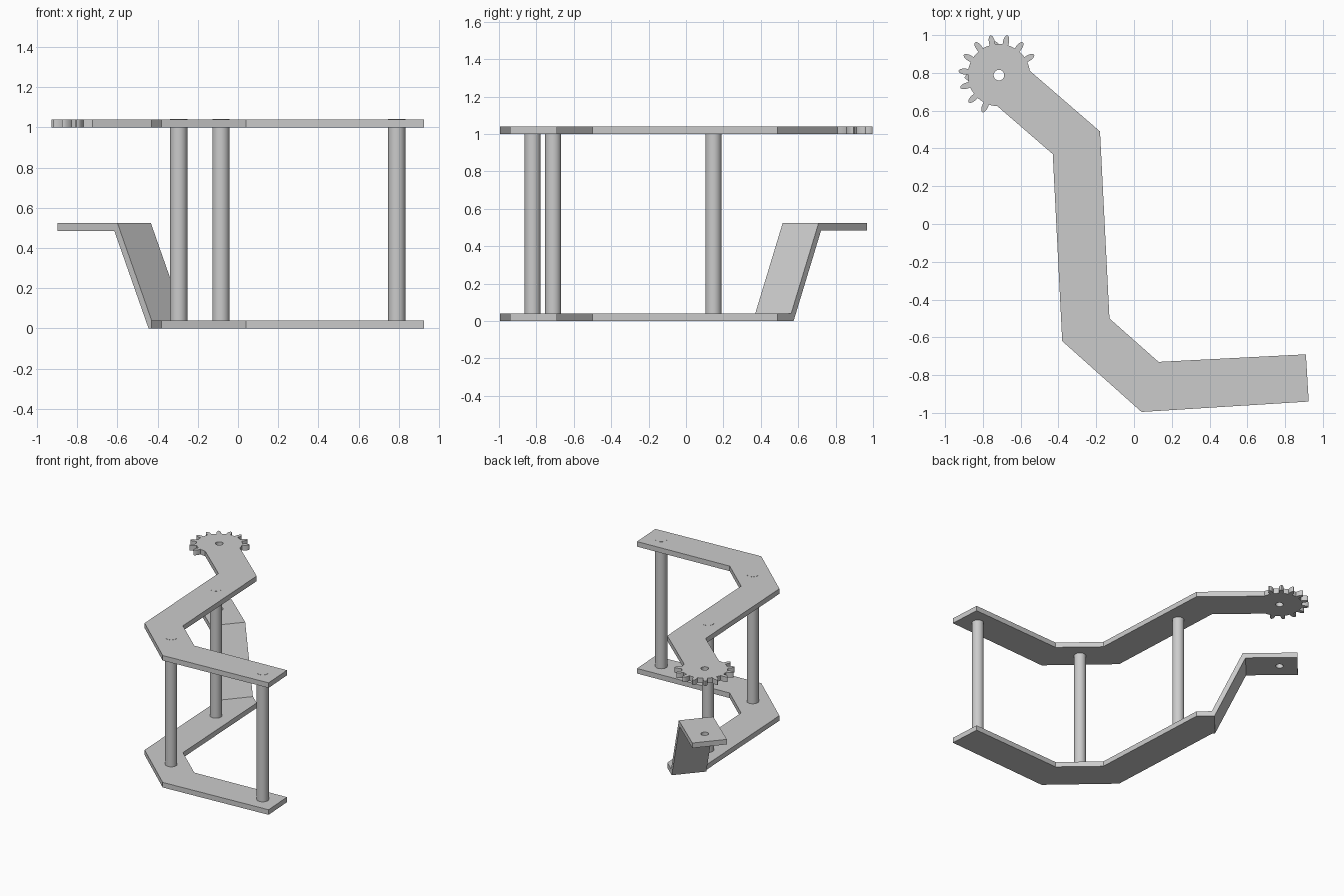
import bpy, bmesh
from math import cos, sin, tau, radians
from mathutils import Vector

if "Cube" in bpy.data.objects:
    bpy.data.objects.remove(bpy.data.objects["Cube"])

PLATE = 0.04                                   # plate thickness
D = Vector((-0.756, 0.654, 0)).normalized()    # direction of the short end arm
N = Vector((D.y, -D.x, 0))                     # across the arm
BEND = Vector((-0.43, 0.37, 0))                # arm inner corner
WIDTH = 0.254
HUB = Vector((-0.715, 0.788, 0))               # gear centre


def prism(name, points, direction):
    """Closed polygon of 3D points extruded along a vector."""
    bm = bmesh.new()
    face = bm.faces.new([bm.verts.new(p) for p in points])
    new = bmesh.ops.extrude_face_region(bm, geom=[face])["geom"]
    bmesh.ops.translate(bm, vec=direction,
                        verts=[v for v in new if isinstance(v, bmesh.types.BMVert)])
    bmesh.ops.recalc_face_normals(bm, faces=bm.faces)
    mesh = bpy.data.meshes.new(name)
    bm.to_mesh(mesh)
    bm.free()
    obj = bpy.data.objects.new(name, mesh)
    bpy.context.collection.objects.link(obj)
    return obj


def oval(center, rx, ry, angle=0.0, n=32):
    """Points of a rotated ellipse in the horizontal plane."""
    c, s = cos(angle), sin(angle)
    pts = []
    for i in range(n):
        a = tau * i / n
        x, y = rx * cos(a), ry * sin(a)
        pts.append(center + Vector((x * c - y * s, x * s + y * c, 0)))
    return pts


def boolean(obj, tool, operation):
    mod = obj.modifiers.new(operation, "BOOLEAN")
    mod.operation, mod.solver, mod.object = operation, "EXACT", tool
    bpy.context.view_layer.objects.active = obj
    bpy.ops.object.modifier_apply(modifier=mod.name)
    bpy.data.objects.remove(tool, do_unlink=True)


def smooth(obj):
    bpy.ops.object.select_all(action="DESELECT")
    obj.select_set(True)
    bpy.context.view_layer.objects.active = obj
    bpy.ops.object.shade_smooth_by_angle(angle=radians(30))


def bent_plate(name, reach, z):
    """Zigzag plate whose last arm runs a given distance past the bend."""
    left = BEND + D * reach
    outline = [(0.91, -0.69), (0.13, -0.73), (-0.13, -0.50), (-0.18, 0.49),
               (left + N * WIDTH).xy, left.xy,
               (-0.43, 0.37), (-0.38, -0.62), (0.04, -0.995), (0.925, -0.94)]
    return prism(name, [(x, y, z) for x, y in outline], (0, 0, PLATE))


def drill(obj):
    hole = prism("hole_cutter", oval(HUB + Vector((0, 0, -0.1)), 0.028, 0.028), (0, 0, 1.4))
    boolean(obj, hole, "DIFFERENCE")
    smooth(obj)


# Upper plate with round gear head
UP = Vector((0, 0, 1.0))
upper = bent_plate("upper_plate", 0.489, 1.0)
boolean(upper, prism("gear_disc", oval(HUB + UP, 0.165, 0.165, n=48), (0, 0, PLATE)), "UNION")

# Rounded gear teeth around the free side of the head
for k in range(10):
    a = radians(30 + 24 * k)
    centre = HUB + UP + Vector((cos(a), sin(a), 0)) * 0.178
    boolean(upper, prism("tooth", oval(centre, 0.037, 0.016, a, 20), (0, 0, PLATE)), "UNION")
drill(upper)

# Lower plate with raised end step
lower = bent_plate("lower_plate", 0.01, 0.0)
side = [(0, 0), (0.02, 0), (0.245, 0.485), (0.62, 0.485),
        (0.62, 0.525), (0.225, 0.525), (0, PLATE)]
step = prism("raised_step", [BEND + D * t + Vector((0, 0, z)) for t, z in side], N * WIDTH)
boolean(lower, step, "UNION")
drill(lower)

# Spacer pins through both plates
for i, (x, y) in enumerate([(-0.295, 0.147), (-0.085, -0.71), (0.79, -0.82)]):
    pin = prism(f"spacer_pin_{i + 1}", oval(Vector((x, y, 0)), 0.043, 0.043), (0, 0, 1.041))
    smooth(pin)
